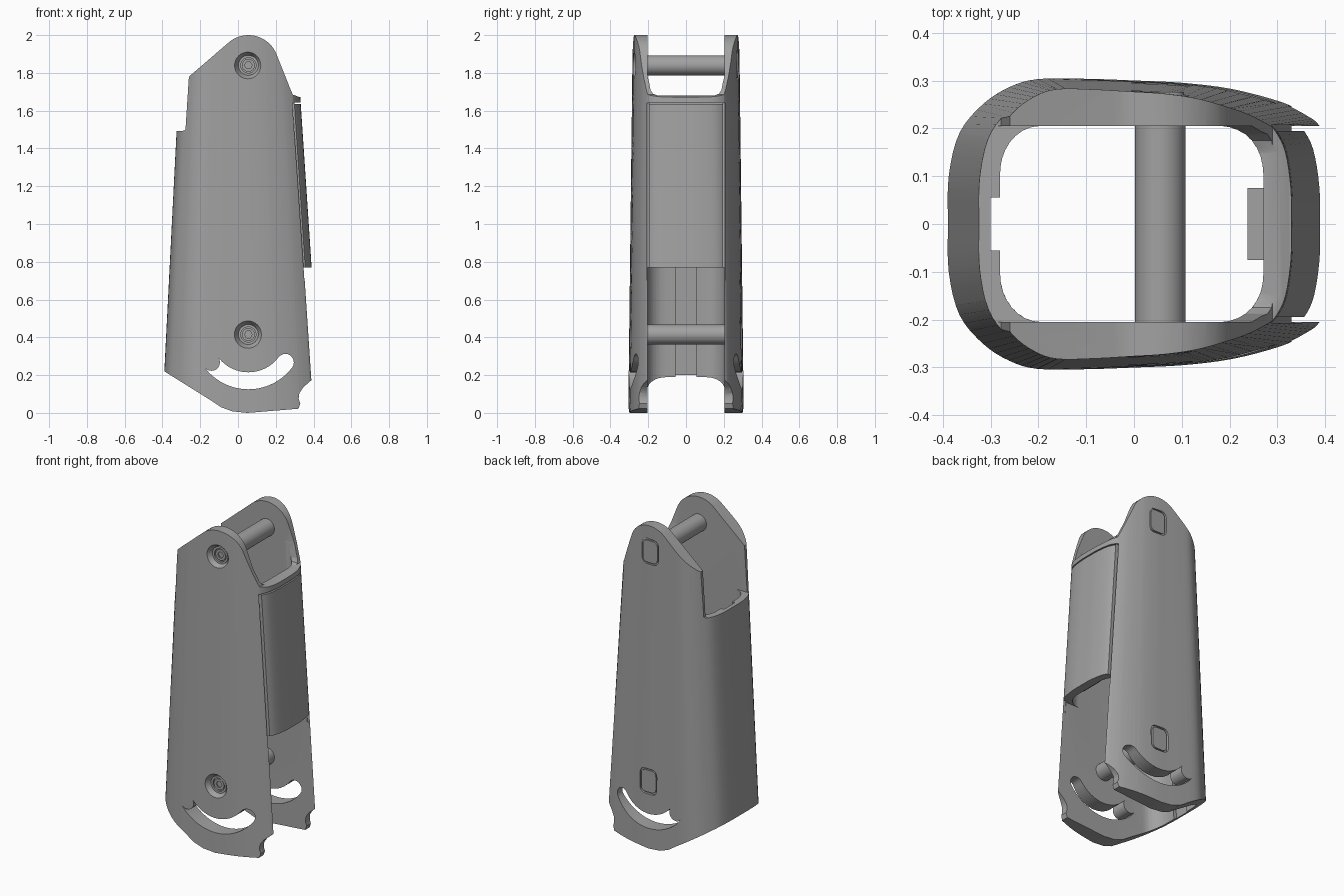
import bpy, bmesh, math
from mathutils import Vector

if "Cube" in bpy.data.objects:
    bpy.data.objects.remove(bpy.data.objects["Cube"])

grey = bpy.data.materials.new("satin_grey")
grey.use_nodes = True
colour = (0.36, 0.36, 0.36, 1)
grey.diffuse_color = colour
grey.node_tree.nodes["Principled BSDF"].inputs["Base Color"].default_value = colour


def loft(name, ring_a, ring_b):
    """Closed solid between two matching rings."""
    bm = bmesh.new()
    a = [bm.verts.new(p) for p in ring_a]
    b = [bm.verts.new(p) for p in ring_b]
    n = len(a)
    bm.faces.new(a)
    bm.faces.new(b)
    for i in range(n):
        j = (i + 1) % n
        bm.faces.new((a[i], a[j], b[j], b[i]))
    bmesh.ops.recalc_face_normals(bm, faces=bm.faces)
    mesh = bpy.data.meshes.new(name)
    bm.to_mesh(mesh)
    bm.free()
    mesh.materials.append(grey)
    obj = bpy.data.objects.new(name, mesh)
    bpy.context.collection.objects.link(obj)
    return obj


def prism(name, pts, axis, lo, hi):
    """Extrude a 2D outline along x or y."""
    def place(t):
        return [(p, t, q) if axis == "y" else (t, p, q) for p, q in pts]
    return loft(name, place(lo), place(hi))


def box(name, x, y, z):
    return prism(name, [(x[0], z[0]), (x[1], z[0]), (x[1], z[1]), (x[0], z[1])], "y", *y)


def arc(cx, cz, r, start, end, n):
    angles = [math.radians(start + (end - start) * i / n) for i in range(n + 1)]
    return [(cx + r * math.cos(t), cz + r * math.sin(t)) for t in angles]


def rod(name, x, z, y0, y1, r0, r1=None, n=40):
    r1 = r0 if r1 is None else r1
    rings = [[(p, y, q) for p, q in arc(x, z, r, 0, 360, n)[:-1]]
             for y, r in ((y0, r0), (y1, r1))]
    return loft(name, *rings)


def boolean(obj, tool, operation="DIFFERENCE"):
    mod = obj.modifiers.new("cut", "BOOLEAN")
    mod.operation = operation
    mod.solver = "EXACT"
    mod.object = tool
    bpy.context.view_layer.objects.active = obj
    bpy.ops.object.modifier_apply(modifier=mod.name)
    bpy.data.objects.remove(tool)


def smooth(pts, steps=4):
    """Catmull-Rom through open points."""
    v = [Vector(p) for p in pts]
    v = [v[0] * 2 - v[1]] + v + [v[-1] * 2 - v[-2]]
    out = []
    for a, b, c, d in zip(v, v[1:], v[2:], v[3:]):
        for i in range(steps):
            t = i / steps
            out.append((b * 2 + (c - a) * t + (a * 2 - b * 5 + c * 4 - d) * t * t
                        + (b * 3 - a - c * 3 + d) * t ** 3) / 2)
    return out + [v[-2]]


def ring(half, z, x0, x1, scale=1):
    """Mirror a half section in y and stretch it to run from x0 to x1."""
    lo, hi = half[0][0], half[-1][0]
    pts = [(x0 + (p[0] - lo) / (hi - lo) * (x1 - x0), p[1] * scale, z) for p in half]
    return pts + [(x, -y, q) for x, y, q in pts[-2:0:-1]]


def x_end(z):
    return 0.441 - 0.0665 * z


PX, PINS = 0.055, (0.415, 1.84)

# Tapered outer body
section = smooth([(-.39, 0), (-.388, .1), (-.365, .19), (-.315, .25), (-.26, .285), (-.2, .302),
                  (-.1, .302), (0, .298), (.1, .293), (.2, .28), (.3, .253), (.36, .225),
                  (.385, .205), (.41, .16), (.424, .08), (.426, 0)])
body = loft("body", *[ring(section, z, -.401 + .051 * z, x_end(z), 1.008 - .039 * z)
                      for z in (-.1, 2.1)])

# Side silhouette
outline = [(-.5, .289), (-.15, .07), (-.09, .03), (-.03, .008), (.05, 0), (.32, .022),
           (.33, .05), (.321, .075), (.325, .105), (.345, .135), (.385, .17), (.5, .27), (.5, 1.66),
           (.325, 1.672), (.29, 1.685), (.275, 1.72)]
outline += arc(PX, 1.84, .16, 20, 127, 16)
outline += [(-.26, 1.78), (-.278, 1.5), (-.285, 1.495), (-.5, 1.49)]
boolean(body, prism("silhouette", outline, "y", -.5, .5), "INTERSECT")

# Hollow interior with rounded corners
half = [(-.34, 0)] + arc(-.24, .105, .1, 180, 90, 8) + arc(.23, .105, .1, 90, 0, 8) + [(.33, 0)]
boolean(body, loft("cavity", *[ring(half, z, -.349 + .046 * z, .39 - .071 * z)
                               for z in (-.2, 2.2)]))

# Open top, open lower front edge and rear guide groove
boolean(body, box("rear_opening", (-.5, .15), (-.205, .205), (1.493, 2.2)))
u_half = [(.15, 1.68), (.175, 1.69), (.188, 1.71), (.193, 1.74), (.205, 1.79), (.205, 2.2)]
boolean(body, prism("front_opening", u_half + [(-y, z) for y, z in reversed(u_half)],
                    "x", .1, .6))
boolean(body, box("lower_opening", (0, .6), (-.205, .205), (-.1, .77)))
boolean(body, prism("groove", [(-.369, 0), (-.2, 0), (-.2, 1.6), (-.295, 1.6)],
                    "y", -.055, .055))

# Seams around the raised panel
for side in (-1, 1):
    seam = [(x_end(z) + d, z) for z, d in ((.7, -.06), (.7, .1), (1.64, .1), (1.64, -.055))]
    boolean(body, prism("seam", seam, "y", *sorted((side * .195, side * .207))))
boolean(body, box("top_seam", (x_end(1.64) - .045, .5), (-.195, .195), (1.634, 1.642)))

# Curved slot through both sides
slot = arc(PX, .415, .29, -143, -37, 28)
for_end = [(PX + .245 * math.cos(math.radians(a)), .415 + .245 * math.sin(math.radians(a)))
           for a in (-37, -143)]
slot += arc(*for_end[0], .045, -37, 143, 10)[1:-1]
slot += arc(PX, .415, .2, -37, -143, 24)
slot += arc(*for_end[1], .045, 37, -143, 10)[1:-1]
boolean(body, prism("slot", slot, "y", -.5, .5))

# Pins, countersunk screw seats and rear badges
for label, z, face in (("lower", PINS[0], .292), ("upper", PINS[1], .277)):
    boolean(body, rod("seat", PX, z, -face - .03, -face + .035, .09, .05))
    pin = rod(label + "_pin", PX, z, -face + .022, .25, .053)
    boolean(pin, rod("ring_recess", PX, z, -.4, -face + .034, .04))
    screw = rod(label + "_screw", PX, z, -face + .026, -.2, .034)
    boolean(screw, rod("hex_socket", PX, z, -.4, -face + .05, .02, n=6))

    def badge(w, h, r):
        return [p for sx, sz, a in ((1, 1, 0), (-1, 1, 90), (-1, -1, 180), (1, -1, 270))
                for p in arc(PX + sx * (w - r), z + sz * (h - r), r, a, a + 90, 6)]
    boolean(body, prism("badge_recess", badge(.06, .078, .035), "y", face - .012, .4))
    prism(label + "_badge", badge(.05, .068, .027), "y", face - .02, face - .001)

# Catch blocks inside the panel
box("upper_catch", (.238, .29), (-.075, .075), (1.35, 1.5))
box("lower_catch", (.31, .35), (-.075, .075), (.79, .84))

for obj in list(bpy.context.scene.objects):
    if obj.type == "MESH":
        bpy.ops.object.select_all(action="DESELECT")
        obj.select_set(True)
        bpy.context.view_layer.objects.active = obj
        bpy.ops.object.shade_smooth_by_angle(angle=math.radians(30))
